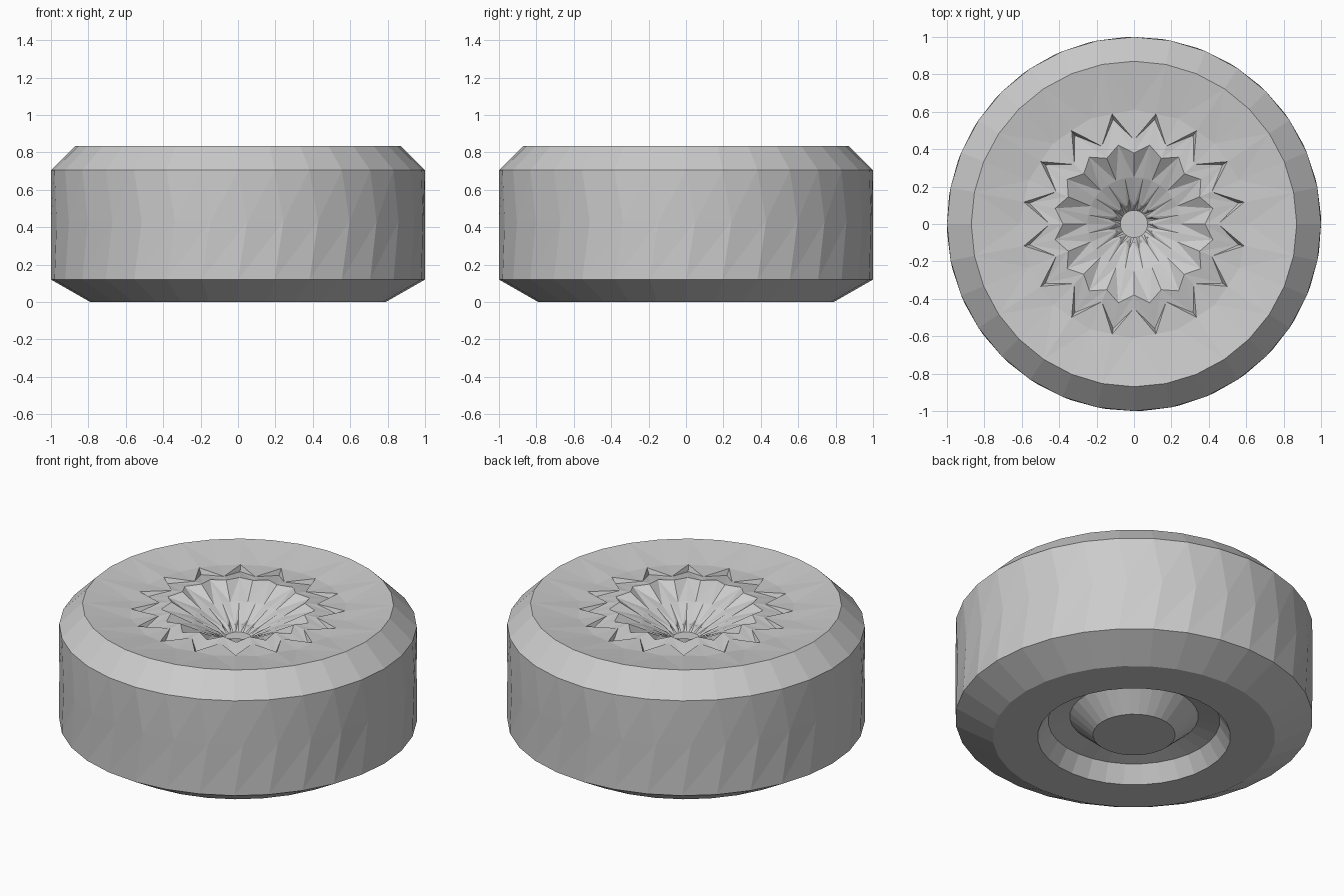
import bpy, bmesh
from math import cos, sin, pi

if "Cube" in bpy.data.objects:
    bpy.data.objects.remove(bpy.data.objects["Cube"])

N = 32


def lathe(name, rings):
    """Bridge rings of (even r, even z, odd r, odd z, twist in segments, star facets?)."""
    bm = bmesh.new()
    loops = []
    for re, ze, ro, zo, tw, star in rings:
        loop = []
        for i in range(N):
            r, z = (re, ze) if i % 2 == 0 else (ro, zo)
            a = 2 * pi * (i + tw) / N
            loop.append(bm.verts.new((r * sin(a), r * cos(a), z)))
        loops.append(loop)
    for a, b, spec in zip(loops, loops[1:], rings[1:]):
        for i in range(N):
            j = (i + 1) % N
            # star facets alternate the diagonal, tread facets keep it
            if spec[5] and i % 2 == 0:
                bm.faces.new((a[i], a[j], b[i]))
                bm.faces.new((a[j], b[j], b[i]))
            elif spec[5]:
                bm.faces.new((a[i], b[j], b[i]))
                bm.faces.new((a[i], a[j], b[j]))
            else:
                bm.faces.new((a[i], a[j], b[i]))
                bm.faces.new((a[j], b[j], b[i]))
    bm.faces.new(loops[0])
    bm.faces.new(loops[-1])
    bmesh.ops.recalc_face_normals(bm, faces=bm.faces)
    me = bpy.data.meshes.new(name)
    bm.to_mesh(me)
    bm.free()
    ob = bpy.data.objects.new(name, me)
    bpy.context.collection.objects.link(ob)
    return ob


def ring(r, z, tw=0.0):
    return (r, z, r, z, tw, False)


def star(re, ze, ro, zo):
    return (re, ze, ro, zo, 0.0, True)


# Whole wheel as one closed profile, from the underside hub to the top hub
lathe("wheel", [
    ring(0.23, 0.012),                # underside hub disc
    ring(0.36, 0.13),                 # underside hub cone
    ring(0.48, 0.10),                 # underside recess wall
    ring(0.54, 0.0),
    ring(0.79, 0.0),                  # tyre foot
    ring(1.0, 0.12),                  # lower bevel
    ring(1.0, 0.43, -0.25),           # leaning tread facets
    ring(1.0, 0.705),
    ring(0.87, 0.835),                # upper bevel
    star(0.61, 0.795, 0.60, 0.80),    # star-shaped sidewall edge
    star(0.45, 0.80, 0.57, 0.77),     # rim star
    star(0.38, 0.81, 0.43, 0.80),     # rim crown
    star(0.25, 0.735, 0.25, 0.74),    # dish
    star(0.10, 0.665, 0.14, 0.68),    # hub funnel
    ring(0.073, 0.63),
])
